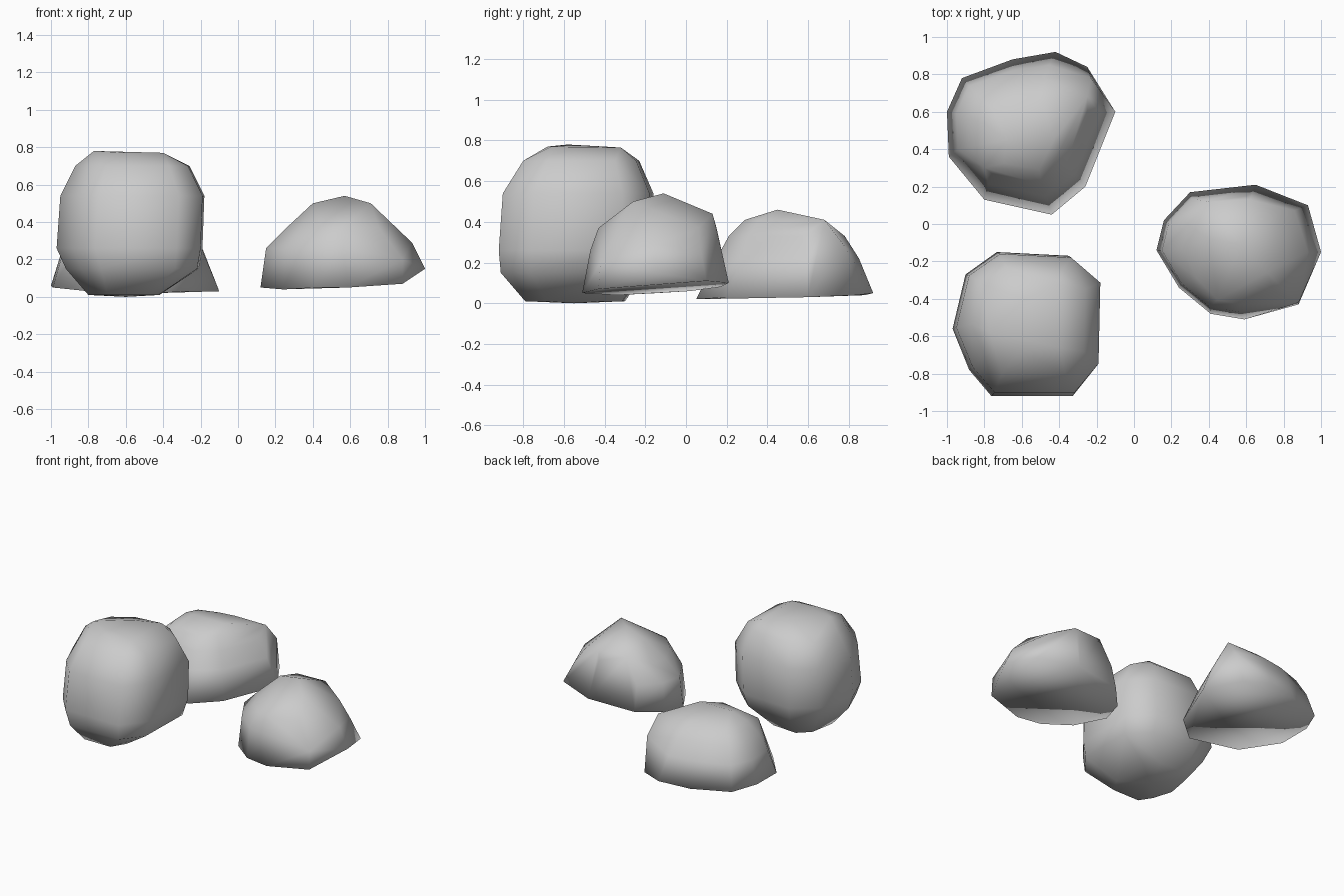
import bpy, bmesh

cube = bpy.data.objects.get("Cube")
if cube:
    bpy.data.objects.remove(cube, do_unlink=True)

stone = bpy.data.materials.new("stone_grey")
stone.use_nodes = True
grey = (0.6, 0.6, 0.6, 1)
stone.diffuse_color = grey
stone.node_tree.nodes["Principled BSDF"].inputs["Base Color"].default_value = grey


def make_rock(name, outline, rings, peaks, rim=()):
    """Wrap a closed faceted skin round scaled copies of an outline.
    rings: (z, left, right, front, back); rim: heights of the uneven lower edge."""
    bm = bmesh.new()
    xs, ys = zip(*outline)
    x0, x1, y0, y1 = min(xs), max(xs), min(ys), max(ys)
    for z, left, right, front, back in rings:
        for x, y in outline:
            u, v = (x - x0) / (x1 - x0), (y - y0) / (y1 - y0)
            bm.verts.new((left + u * (right - left), front + v * (back - front), z))
    for peak in peaks:
        bm.verts.new(peak)
    for (x, y), z in zip(outline, rim):
        bm.verts.new((x, y, z))
    bmesh.ops.convex_hull(bm, input=bm.verts)
    bmesh.ops.delete(bm, geom=[v for v in bm.verts if not v.link_faces], context='VERTS')
    bmesh.ops.recalc_face_normals(bm, faces=bm.faces)
    for face in bm.faces:
        face.smooth = True
    mesh = bpy.data.meshes.new(name)
    bm.to_mesh(mesh)
    bm.free()
    mesh.materials.append(stone)
    bpy.context.collection.objects.link(bpy.data.objects.new(name, mesh))


# Full round boulder
make_rock(
    "round_boulder",
    [(-.97, -.55), (-.9, -.26), (-.73, -.14), (-.34, -.16), (-.18, -.3),
     (-.19, -.75), (-.32, -.91), (-.76, -.91), (-.88, -.77)],
    [(.01, -.8, -.42, -.79, -.3), (.15, -.92, -.21, -.91, -.2),
     (.26, -.97, -.19, -.92, -.15), (.54, -.95, -.18, -.9, -.16),
     (.7, -.87, -.26, -.8, -.23)],
    [(-.77, -.58, .78), (-.4, -.32, .765), (-.4, -.66, .77), (-.6, -.68, .77),
     (-.58, -.4, .77), (-.6, -.55, 0)])

# Low rock at the back
make_rock(
    "back_rock",
    [(-1, .6), (-.92, .78), (-.65, .88), (-.42, .92), (-.25, .84),
     (-.1, .6), (-.26, .2), (-.44, .05), (-.8, .13), (-.99, .36)],
    [(.22, -.95, -.18, .15, .85), (.33, -.89, -.25, .21, .78),
     (.41, -.8, -.33, .29, .68)],
    [(-.68, .45, .46), (-.43, .45, .46), (-.25, .68, .41), (-.23, .78, .28),
     (-.8, .3, .38)],
    [.06, .05, .04, .05, .04, .03, .03, .02, .03, .05])

# Low rock at the side, with a slanting ridge
make_rock(
    "side_rock",
    [(.12, -.14), (.16, .02), (.3, .17), (.65, .21), (.93, .1),
     (1, -.15), (.88, -.43), (.59, -.51), (.41, -.48), (.24, -.34)],
    [(.26, .15, .92, -.47, .17), (.37, .26, .83, -.43, .15)],
    [(.4, .12, .44), (.4, -.08, .5), (.57, -.11, .54), (.71, -.26, .5),
     (.62, .13, .44), (.93, -.15, .29), (.88, -.42, .2)],
    [.05, .06, .08, .1, .11, .15, .07, .05, .05, .04])
